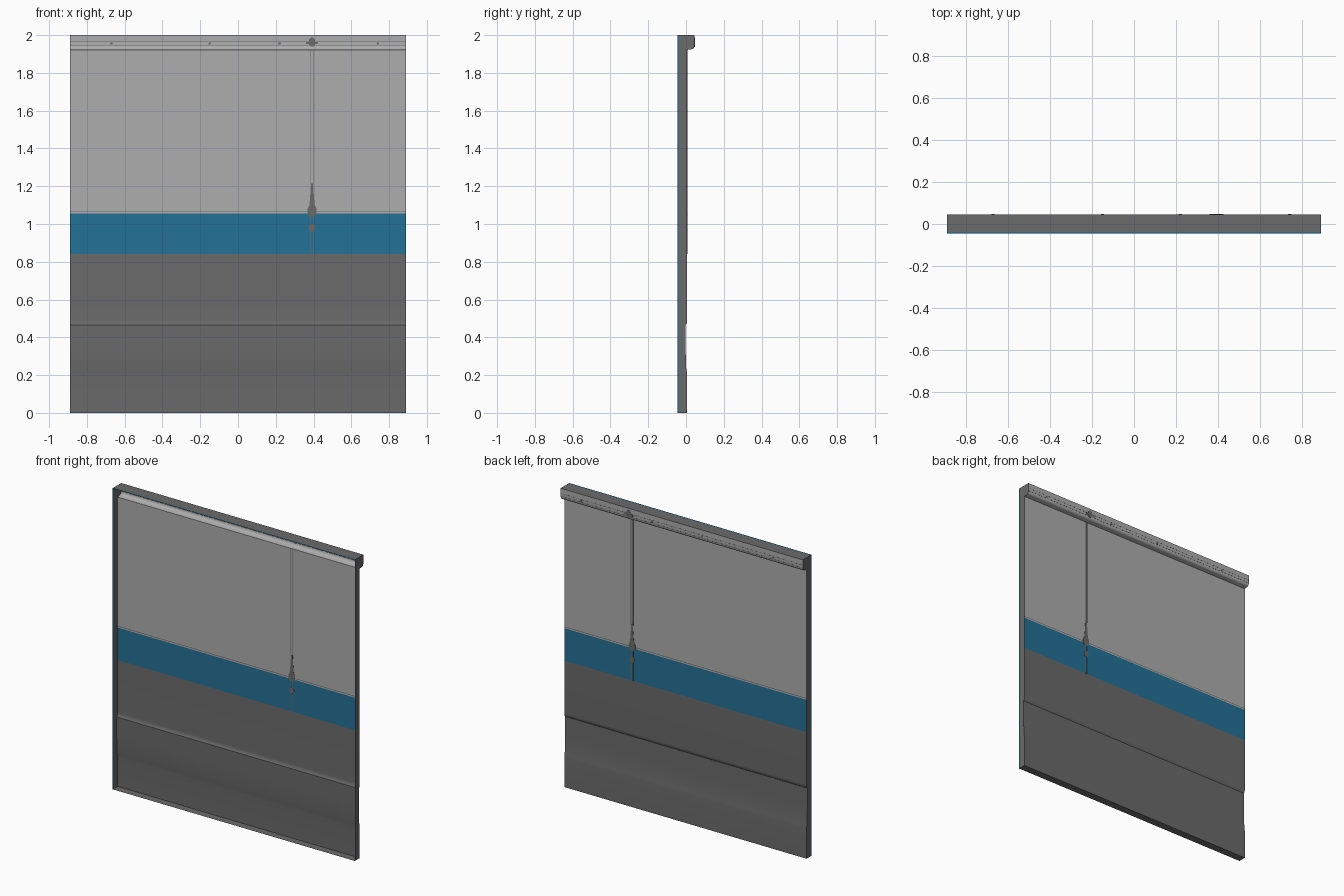
import bpy, bmesh, math

if "Cube" in bpy.data.objects:
    bpy.data.objects.remove(bpy.data.objects["Cube"])

def material(name, rgb):
    m = bpy.data.materials.new(name)
    m.diffuse_color = (*rgb, 1)
    m.use_nodes = True
    m.node_tree.nodes["Principled BSDF"].inputs["Base Color"].default_value = m.diffuse_color
    return m

DARK = material("dark grey", (0.145, 0.145, 0.145))
LIGHT = material("light grey", (0.42, 0.42, 0.42))
BLUE = material("blue stripe", (0.017, 0.165, 0.31))
W = 0.89          # half width
FRONT, LIP = -0.045, -0.037
BACK = 0.006      # plane of the wall sheet

def finish(bm, name, mats):
    me = bpy.data.meshes.new(name)
    bm.to_mesh(me)
    bm.free()
    for m in mats:
        me.materials.append(m)
    ob = bpy.data.objects.new(name, me)
    bpy.context.collection.objects.link(ob)
    return ob

def sheet(name, pts, rule):
    """Sweep a (y, z) profile across the width as an open sheet."""
    bm = bmesh.new()
    a = [bm.verts.new((-W, y, z)) for y, z in pts]
    b = [bm.verts.new((W, y, z)) for y, z in pts]
    for i in range(len(pts) - 1):
        f = bm.faces.new((a[i], a[i + 1], b[i + 1], b[i]))
        f.material_index = rule(f.calc_center_median())
    ob = finish(bm, name, [DARK, LIGHT, BLUE])
    bpy.context.view_layer.objects.active = ob
    ob.select_set(True)
    bpy.ops.object.shade_smooth_by_angle(angle=math.radians(35))
    ob.select_set(False)
    return ob

# Profiles: bottom to top of the wall, then the rounded gutter
wall = [(BACK, 0), (BACK, 0.19), (0.004, 0.215), (0.0, 0.245), (-0.002, 0.34),
        (-0.003, 0.465), (0.005, 0.475), (BACK, 0.49), (BACK, 0.84), (BACK, 1.055),
        (BACK, 1.063), (BACK, 1.067), (BACK, 1.922)]
gutter = [(BACK, 1.922), (0.034, 1.926), (0.040, 1.930), (0.043, 1.937),
          (0.045, 1.946), (0.045, 1.965), (0.045, 2.0)]

def wall_rule(c):
    if c.z < 0.84 or 1.063 < c.z < 1.067:
        return 0
    return 2 if c.z < 1.055 else 1

def lip_rule(c):
    return 2 if c.y < LIP else 0

sheet("wall_panel", wall, wall_rule)
sheet("gutter", gutter, lambda c: 1)
sheet("top_plate", [(FRONT, 2), (LIP, 2), (0.045, 2)], lip_rule)
sheet("bottom_plate", [(FRONT, 0), (BACK, 0)], lambda c: 0)

# End plates with a blue front edge
for side, x in (("left", -W), ("right", W)):
    bm = bmesh.new()
    outline = [(LIP, 0)] + wall + gutter[1:] + [(LIP, 2)]
    edge = [(FRONT, 0), (LIP, 0), (LIP, 2), (FRONT, 2)]
    for idx, loop in ((0, outline), (2, edge)):
        vs = [bm.verts.new((x, y, z)) for y, z in loop]
        if x < 0:
            vs.reverse()
        bm.faces.new(vs).material_index = idx
    finish(bm, side + "_end_plate", [DARK, LIGHT, BLUE])

def plate(name, loops, y=BACK, t=0.0015):
    """Thin painted marks that show on both sides of the sheet."""
    bm = bmesh.new()
    for loop in loops:
        f = bm.faces.new([bm.verts.new((x, y - t, z)) for x, z in loop])
        ext = bmesh.ops.extrude_face_region(bm, geom=[f], use_keep_orig=True)
        vs = [v for v in ext["geom"] if isinstance(v, bmesh.types.BMVert)]
        bmesh.ops.translate(bm, verts=vs, vec=(0, 2 * t, 0))
    bmesh.ops.recalc_face_normals(bm, faces=bm.faces)
    finish(bm, name, [DARK])

def rect(x, z0, z1, w):
    return [(x - w / 2, z0), (x + w / 2, z0), (x + w / 2, z1), (x - w / 2, z1)]

def blob(x, z, rx, rz, n=10):
    return [(x + rx * math.cos(i * math.tau / n), z + rz * math.sin(i * math.tau / n))
            for i in range(n)]

# Seam between panels, with its widened stains
C = 0.392
half = [(0.012, 1.04), (0.024, 1.055), (0.024, 1.08), (0.014, 1.1),
        (0.009, 1.16), (0.006, 1.215)]
stain = [(C + w, z) for w, z in half] + [(C - w, z) for w, z in reversed(half)]
plate("seam_lines", [rect(C + s * 0.007, z0, z1, 0.004)
                     for s in (-1, 1) for z0, z1 in ((0.84, 1.045), (1.21, 1.922))])
plate("seam_stain", [stain])
plate("lower_seam_stain", [blob(C, 0.98, 0.018, 0.022)], t=0.002)
plate("gutter_stain", [blob(C, 1.962, 0.018, 0.026), rect(C, 1.952, 1.964, 0.065)], y=0.045)
plate("gutter_spots", [blob(x, 1.955, 0.008, 0.006, 6)
                       for x in (-0.67, -0.15, 0.22, 0.74)], y=0.045)
# Fine crease lines on the gutter
plate("gutter_lines", [rect(0, z, z + 0.002, 2 * W) for z in (1.945, 1.964)], y=0.0445, t=0.001)
